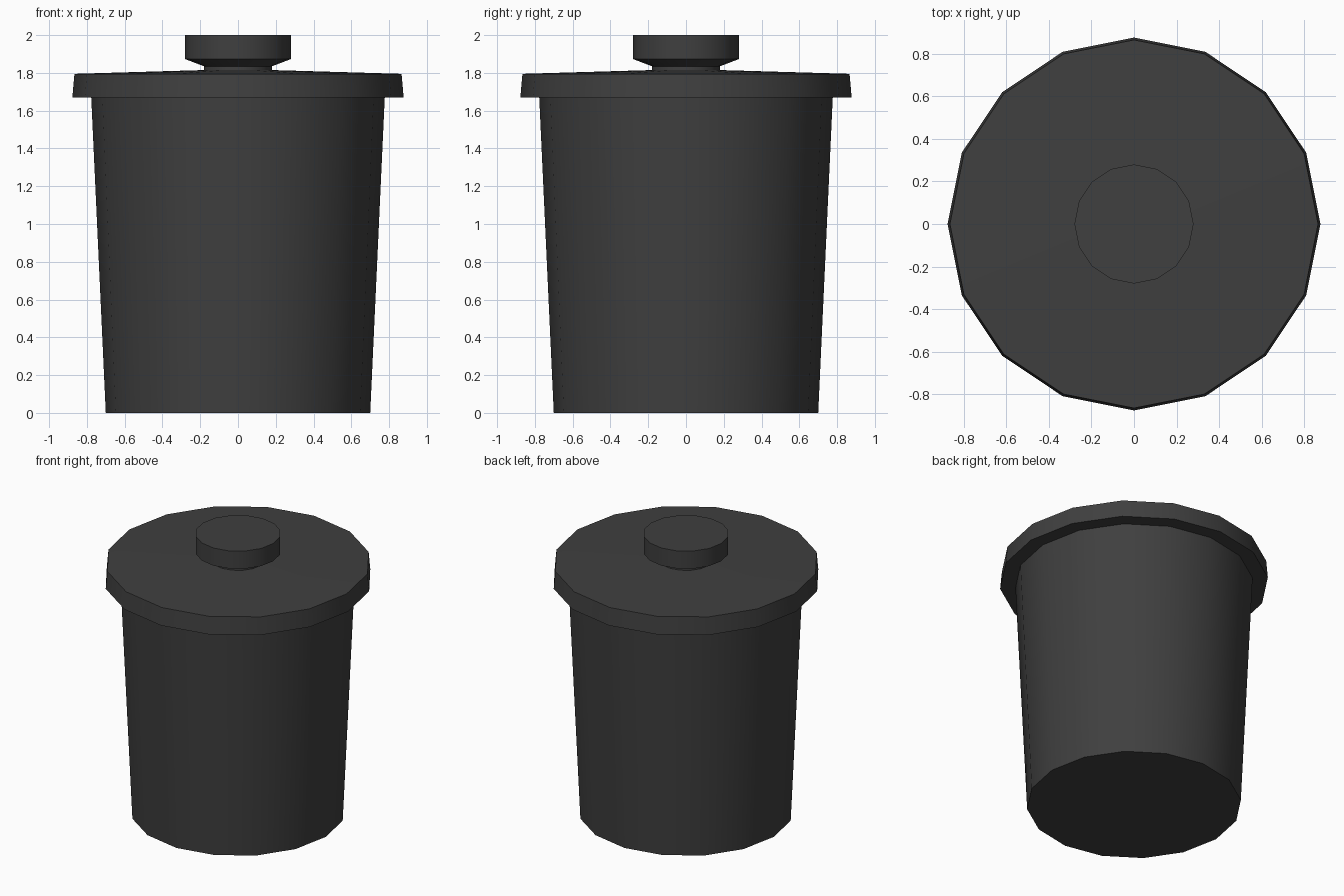
import bpy, bmesh
from math import cos, sin, tau, radians

if "Cube" in bpy.data.objects:
    bpy.data.objects.remove(bpy.data.objects["Cube"])

SIDES = 16

mat = bpy.data.materials.new("dark_grey")
mat.diffuse_color = (0.05, 0.05, 0.05, 1)
mat.use_nodes = True
mat.node_tree.nodes["Principled BSDF"].inputs["Base Color"].default_value = mat.diffuse_color


def lathe(name, profile, cap_bottom=False, cap_top=False):
    """Revolve (radius, z) points around the z axis."""
    bm = bmesh.new()
    rings = [[bm.verts.new((r * cos(tau * i / SIDES), r * sin(tau * i / SIDES), z))
              for i in range(SIDES)] for r, z in profile]
    for a, b in zip(rings, rings[1:]):
        for i in range(SIDES):
            j = (i + 1) % SIDES
            bm.faces.new((a[i], a[j], b[j], b[i]))
    if cap_bottom:
        bm.faces.new(rings[0][::-1])
    if cap_top:
        bm.faces.new(rings[-1])
    mesh = bpy.data.meshes.new(name)
    bm.to_mesh(mesh)
    bm.free()
    mesh.materials.append(mat)
    obj = bpy.data.objects.new(name, mesh)
    bpy.context.collection.objects.link(obj)
    bpy.context.view_layer.objects.active = obj
    obj.select_set(True)
    bpy.ops.object.shade_smooth_by_angle(angle=radians(30))
    obj.select_set(False)
    return obj


# Tapered bin, closed at the bottom
lathe("bin_body", [(0.70, 0), (0.777, 1.67)], cap_bottom=True)

# Overhanging lid with a flat underside and shallow conical top
lathe("lid", [(0.777, 1.67), (0.877, 1.67), (0.866, 1.795), (0.18, 1.815)])

# Knob on a short neck
lathe("lid_knob", [(0.18, 1.815), (0.18, 1.835), (0.28, 1.873), (0.28, 2.0)], cap_top=True)
